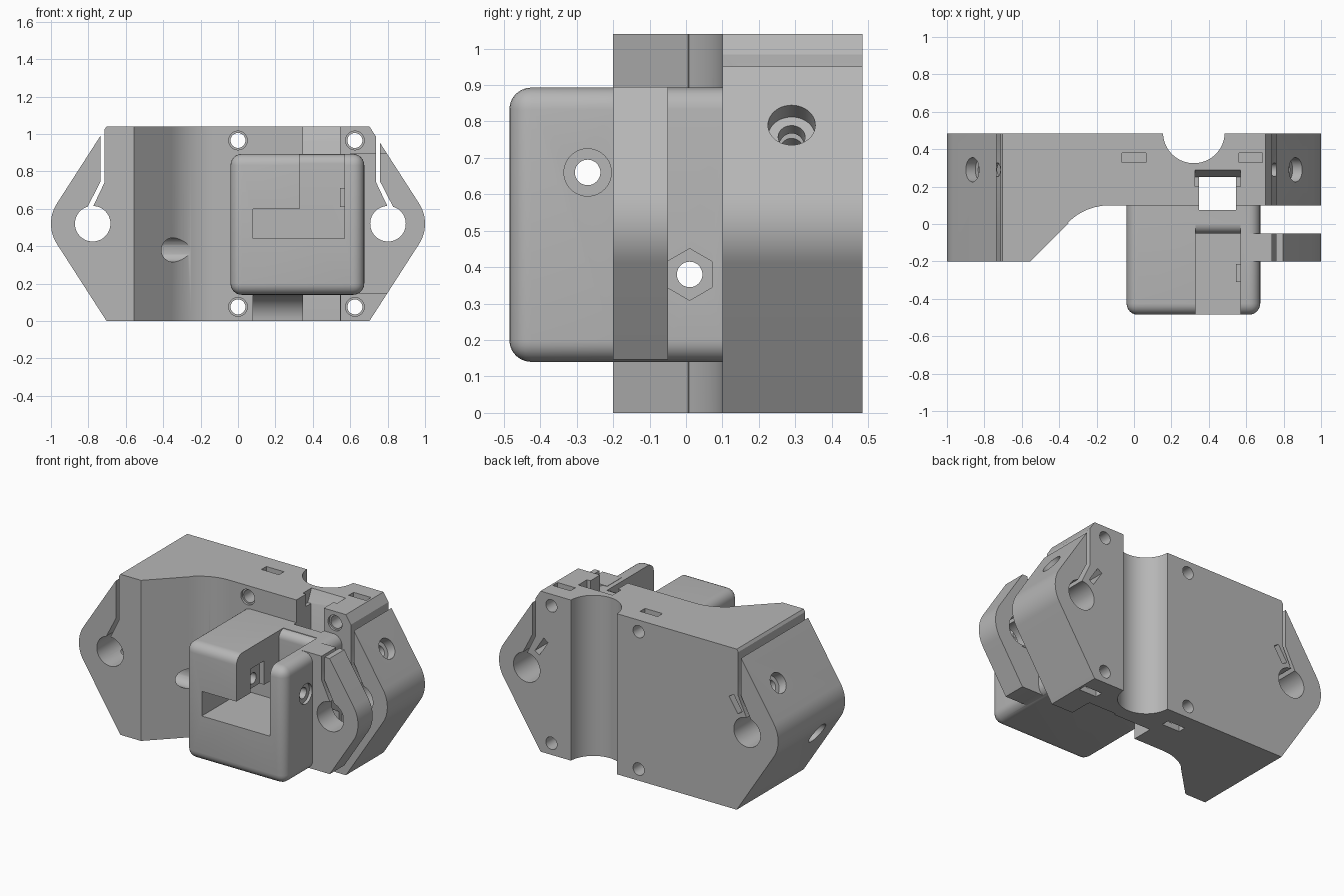
import bpy, bmesh, math
from mathutils import Vector, Matrix

if "Cube" in bpy.data.objects:
    bpy.data.objects.remove(bpy.data.objects["Cube"])

grey = bpy.data.materials.new("plain grey plastic")
grey.use_nodes = True
colour = (0.47, 0.47, 0.47, 1)
grey.diffuse_color = colour
grey.node_tree.nodes["Principled BSDF"].inputs["Base Color"].default_value = colour


def finish(name, bm):
    bmesh.ops.recalc_face_normals(bm, faces=bm.faces)
    mesh = bpy.data.meshes.new(name)
    bm.to_mesh(mesh)
    bm.free()
    mesh.materials.append(grey)
    ob = bpy.data.objects.new(name, mesh)
    bpy.context.collection.objects.link(ob)
    return ob


def prism(name, pts, axis, lo, hi):
    """Extrude a 2D outline along the named axis."""
    place = {"x": lambda a, b, t: (t, a, b),
             "y": lambda a, b, t: (a, t, b),
             "z": lambda a, b, t: (a, b, t)}[axis]
    bm = bmesh.new()
    face = bm.faces.new([bm.verts.new(place(a, b, lo)) for a, b in pts])
    moved = bmesh.ops.extrude_face_region(bm, geom=[face])["geom"]
    shift = Vector(place(0, 0, hi - lo))
    bmesh.ops.translate(bm, vec=shift, verts=[v for v in moved if isinstance(v, bmesh.types.BMVert)])
    return finish(name, bm)


def block(name, x, y, z, bevel=0):
    bm = bmesh.new()
    bmesh.ops.create_cube(bm, size=1)
    for v in bm.verts:
        v.co = [r[0] + (c + 0.5) * (r[1] - r[0]) for c, r in zip(v.co, (x, y, z))]
    if bevel:
        bmesh.ops.bevel(bm, geom=bm.edges[:], offset=bevel, segments=6, profile=0.5, affect="EDGES")
    return finish(name, bm)


def rod(name, start, end, radius, sides=40):
    start, end = Vector(start), Vector(end)
    d = end - start
    bm = bmesh.new()
    bmesh.ops.create_cone(bm, cap_ends=True, segments=sides, radius1=radius, radius2=radius, depth=d.length,
                          matrix=Matrix.Translation((start + end) / 2) @ d.to_track_quat("Z", "Y").to_matrix().to_4x4())
    return finish(name, bm)


def combine(ob, other, mode="DIFFERENCE"):
    mod = ob.modifiers.new(mode.lower(), "BOOLEAN")
    mod.operation, mod.solver, mod.object = mode, "EXACT", other
    bpy.ops.object.select_all(action="DESELECT")
    bpy.context.view_layer.objects.active = ob
    ob.select_set(True)
    bpy.ops.object.modifier_apply(modifier=mod.name)
    bpy.data.objects.remove(other)


def arc(cx, cy, r, a0, a1, n=12):
    return [(cx + r * math.cos(math.radians(a0 + (a1 - a0) * i / n)),
             cy + r * math.sin(math.radians(a0 + (a1 - a0) * i / n))) for i in range(n + 1)]


# six-sided outline with rounded tips
TOP, MID, TIP = 1.04, 0.52, 0.8
right_tip = arc(TIP, MID, 0.2, -32.7, 32.7)
hexagon = [(0.703, 0)] + right_tip + [(0.703, TOP), (-0.703, TOP)]
hexagon += [(-x, z) for x, z in reversed(right_tip)] + [(-0.703, 0)]

# carriage: outline crossed with the stepped plan
carriage = prism("carriage_body", hexagon, "y", -0.2, 0.485)
plan = [(-1.1, -0.3), (-0.56, -0.3), (-0.56, -0.205), (-0.35, 0.005)]
plan += arc(-0.13, -0.215, 0.315, 135, 90) + [(1.1, 0.1), (1.1, 0.6), (-1.1, 0.6)]
combine(carriage, prism("plan", plan, "z", -0.1, 1.2), "INTERSECT")

# front ear and rounded housing
ear = prism("ear", hexagon, "y", -0.2, -0.05)
combine(ear, block("ear_limits", (0.6, 1.1), (-0.3, 0), (0.147, 0.895)), "INTERSECT")
combine(carriage, block("housing", (-0.04, 0.675), (-0.485, 0.22), (0.14, 0.893), 0.06), "UNION")
combine(carriage, ear, "UNION")

# curved groove down the back
combine(carriage, rod("back_groove", (0.32, 0.49, -0.1), (0.32, 0.49, 1.2), 0.165, 64))

# housing cavity, open at the top between arm and column
slot = [(-0.6, 0.44), (-0.05, 0.44), (-0.05, 0.84)] + arc(0, 0.84, 0.05, 170, 95, 6)
slot += [(0, 1.1), (-0.6, 1.1)]
combine(carriage, block("cavity", (0.08, 0.5), (-0.6, -0.05), (0.44, 0.6)))
combine(carriage, prism("cavity_slot", slot, "x", 0.328, 0.57))
combine(carriage, block("arm_notch", (0.295, 0.4), (-0.34, -0.2), (0.55, 0.755)))
combine(carriage, block("column_boss", (0.545, 0.59), (-0.31, -0.215), (0.61, 0.71)), "UNION")

# vertical passage with flared top, and curved relief below the housing
combine(carriage, block("passage", (0.348, 0.545), (0.075, 0.25), (-0.1, 1.2)))
combine(carriage, block("passage_mouth", (0.348, 0.545), (0.0, 0.2), (0.9, 1.2)))
flare = [(0.2, 1.1), (0.2, 0.96), (0.25, 0.96), (0.265, 0.99), (0.29, 1.045), (0.29, 1.1)]
combine(carriage, prism("passage_flare", flare, "x", 0.325, 0.57))
relief = arc(0.1, 0.0, 0.138, 0, 90) + [(0.05, 0.138), (0.05, -0.1), (0.238, -0.1)]
combine(carriage, prism("lower_relief", relief, "x", 0.08, 0.548))

# four mounting holes with countersinks and nut slots
for x in (0, 0.625):
    for z, low, high in ((0.075, -0.1, 0.12), (0.965, 0.92, 1.2)):
        combine(carriage, rod("mount_hole", (x, -0.0, z), (x, 0.6, z), 0.04))
        combine(carriage, rod("mount_recess", (x, 0.0, z), (x, 0.115, z), 0.05))
        combine(carriage, block("nut_slot", (x - 0.063, x + 0.063), (0.33, 0.38), (low, high)))

# rod bores, clamp slits and slanted clamp screws on both sides
slit = [(0.739, 1.2), (0.739, 0.74), (0.815, 0.58), (0.845, 0.58), (0.76, 0.745), (0.76, 1.2)]
for side, inset in ((1, 0), (-1, 0.025)):
    bore = side * (0.802 - inset)
    combine(carriage, rod("rod_bore", (bore, -0.6, MID), (bore, 0.6, MID), 0.095, 48))
    cut = [(side * (x - inset), z) for x, z in slit]
    combine(carriage, prism("clamp_slit", cut, "y", -0.45, 0.6))
    out = Vector((side * 0.841, 0, 0.54))
    along = Vector((-side * 0.54, 0, 0.841))
    face = Vector((side * 0.864, 0.29, 0.79))
    combine(carriage, rod("clamp_hole", face + out * 0.1, face - out * 0.24, 0.037))
    combine(carriage, rod("clamp_counterbore", face + out * 0.1, face - out * 0.06, 0.065))
    c = face - out * 0.2
    nut = [c + out * i * 0.019 + along * j * 0.058 for i, j in ((-1, -1), (1, -1), (1, 1), (-1, 1))]
    combine(carriage, prism("clamp_nut_slot", [(p.x, p.z) for p in nut], "y", 0.23, 0.6))

# cross holes through the housing and the thick end
combine(carriage, rod("idler_hole", (-0.1, -0.27, 0.66), (0.8, -0.27, 0.66), 0.035))
combine(carriage, rod("idler_recess", (0.655, -0.27, 0.66), (0.8, -0.27, 0.66), 0.065))
combine(carriage, rod("pivot_hole", (-0.2, 0.01, 0.38), (0.8, 0.01, 0.38), 0.035))
combine(carriage, prism("pivot_hex", arc(0.01, 0.38, 0.071, 30, 330, 5), "x", 0.61, 0.8))
combine(carriage, rod("pivot_access", (-1.1, 0.01, 0.38), (-0.2, 0.01, 0.38), 0.065))

bpy.ops.object.select_all(action="DESELECT")
carriage.select_set(True)
bpy.context.view_layer.objects.active = carriage
bpy.ops.object.shade_smooth_by_angle(angle=math.radians(30))
